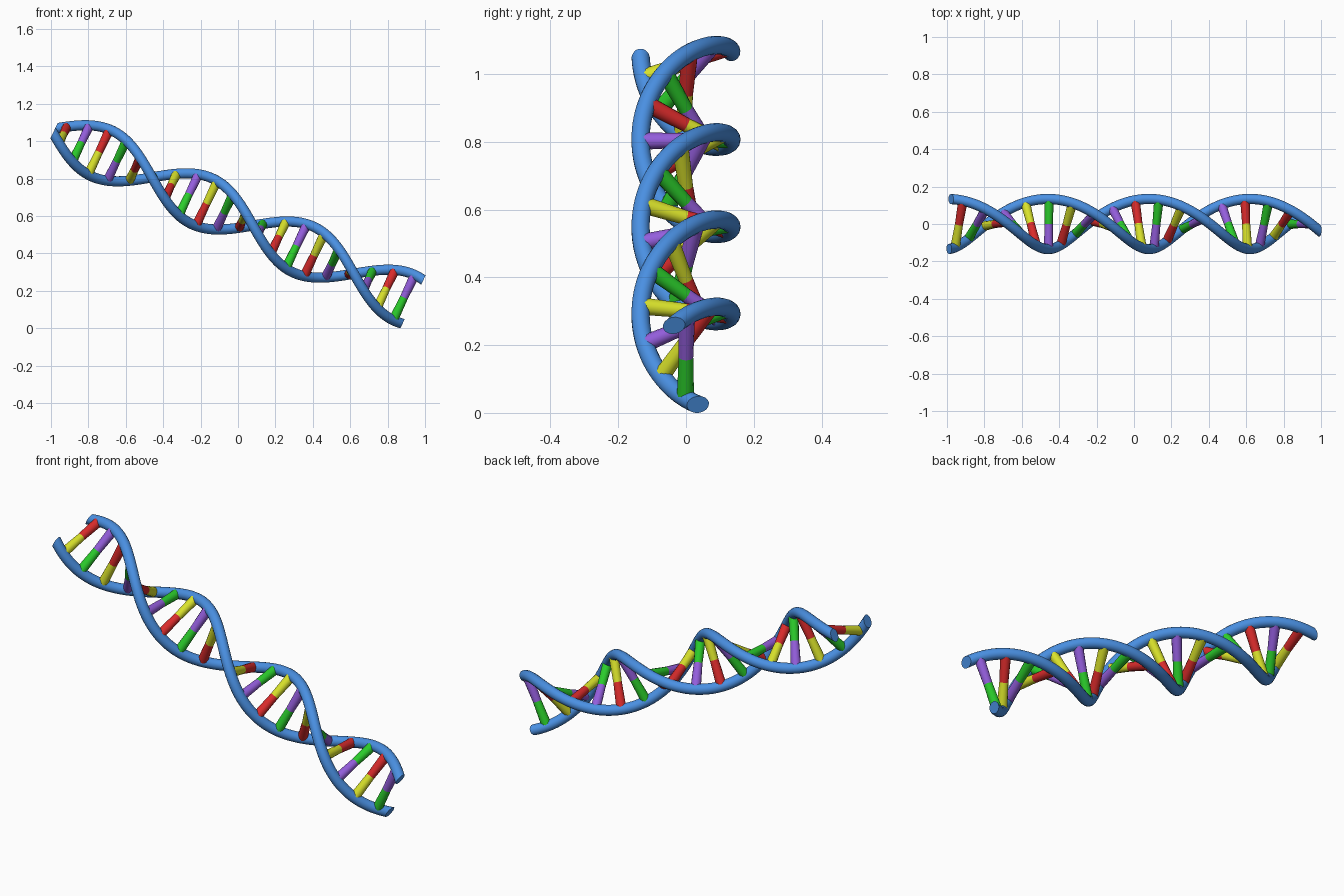
import bpy, bmesh, math
from mathutils import Vector

if "Cube" in bpy.data.objects:
    bpy.data.objects.remove(bpy.data.objects["Cube"])

TILT = math.radians(25.5)
HALF_TURN = 0.598            # axis length of half a twist
R, TUBE = 0.134, 0.0272
RUNG_OUT, RUNG_MID = 0.0255, 0.0215   # rung radius at the strand and in the middle
S0, S1 = -0.580, 1.546       # axis ends, measured from the first front crossing
ORIGIN = Vector((-0.462, 0, 0.808))
U = Vector((math.cos(TILT), 0, -math.sin(TILT)))   # along the axis
V = Vector((math.sin(TILT), 0, math.cos(TILT)))    # across the axis
W = Vector((0, 1, 0))


def material(name, rgb):
    m = bpy.data.materials.new(name)
    lin = [((c / 255 + 0.055) / 1.055) ** 2.4 for c in rgb]
    m.diffuse_color = (*lin, 1)
    m.use_nodes = True
    m.node_tree.nodes["Principled BSDF"].inputs["Base Color"].default_value = m.diffuse_color
    return m


blue = material("blue", (74, 144, 226))
red = material("red", (217, 43, 43))
yellow = material("yellow", (217, 226, 43))
green = material("green", (43, 204, 43))
purple = material("purple", (148, 94, 220))


def helix(s, side):
    a = math.pi * s / HALF_TURN
    return ORIGIN + U * s - side * R * (math.cos(a) * W + math.sin(a) * V)


def tube(name, points, radii, mat, res):
    """Sweep a round section along points and turn it into a mesh."""
    cu = bpy.data.curves.new(name, 'CURVE')
    cu.dimensions = '3D'
    cu.bevel_depth = 1
    cu.bevel_resolution = res
    cu.use_fill_caps = True
    sp = cu.splines.new('POLY')
    sp.points.add(len(points) - 1)
    for p, co, r in zip(sp.points, points, radii):
        p.co = (*co, 1)
        p.radius = r
    tmp = bpy.data.objects.new(name + "_path", cu)
    bpy.context.collection.objects.link(tmp)
    dg = bpy.context.evaluated_depsgraph_get()
    me = bpy.data.meshes.new_from_object(tmp.evaluated_get(dg))
    bpy.data.objects.remove(tmp)
    bpy.data.curves.remove(cu)
    me.name = name
    me.materials.clear()
    me.materials.append(mat)
    ob = bpy.data.objects.new(name, me)
    bpy.context.collection.objects.link(ob)
    return ob


def trim(ob):
    """Cut both strand ends square to the axis and cap them."""
    bm = bmesh.new()
    bm.from_mesh(ob.data)
    bmesh.ops.remove_doubles(bm, verts=bm.verts, dist=1e-5)
    for s, d in ((S0, -1), (S1, 1)):
        cut = bmesh.ops.bisect_plane(bm, geom=bm.verts[:] + bm.edges[:] + bm.faces[:],
                                     plane_co=ORIGIN + U * s, plane_no=U * d, clear_outer=True)
        edges = [e for e in cut["geom_cut"] if isinstance(e, bmesh.types.BMEdge)]
        bmesh.ops.contextual_create(bm, geom=edges)
    bmesh.ops.recalc_face_normals(bm, faces=bm.faces)
    bm.to_mesh(ob.data)
    bm.free()


parts = []

# two backbone strands, made slightly long and then trimmed
N, EXTRA = 150, 0.06
for side, name in ((1, "strand_a"), (-1, "strand_b")):
    pts = [helix(S0 - EXTRA + (S1 - S0 + 2 * EXTRA) * i / N, side) for i in range(N + 1)]
    strand = tube(name, pts, [TUBE] * (N + 1), blue, 6)
    trim(strand)
    parts.append(strand)

# twenty rungs, each split into two coloured halves
pairs = {red: yellow, yellow: red, green: purple, purple: green}
for k in range(20):
    s = S0 + (k + 0.5) * (S1 - S0) / 20
    if k % 2:
        col = purple if k % 4 == 1 else green
    else:
        col = red if k < 12 else yellow
    mid = ORIGIN + U * s
    for side, half, c in ((1, "a", col), (-1, "b", pairs[col])):
        parts.append(tube(f"rung_{k + 1}_half_{half}", [helix(s, side), mid],
                          [RUNG_OUT, RUNG_MID], c, 4))

# centre the model and stand it on the ground
vs = [v.co for o in parts for v in o.data.vertices]
lo = Vector([min(v[i] for v in vs) for i in range(3)])
hi = Vector([max(v[i] for v in vs) for i in range(3)])
shift = Vector((-(lo.x + hi.x) / 2, -(lo.y + hi.y) / 2, -lo.z))
for o in parts:
    for v in o.data.vertices:
        v.co += shift

# smooth shading with sharp end caps
bpy.ops.object.select_all(action='DESELECT')
for o in parts:
    o.select_set(True)
bpy.context.view_layer.objects.active = parts[0]
bpy.ops.object.shade_smooth_by_angle(angle=math.radians(40))
